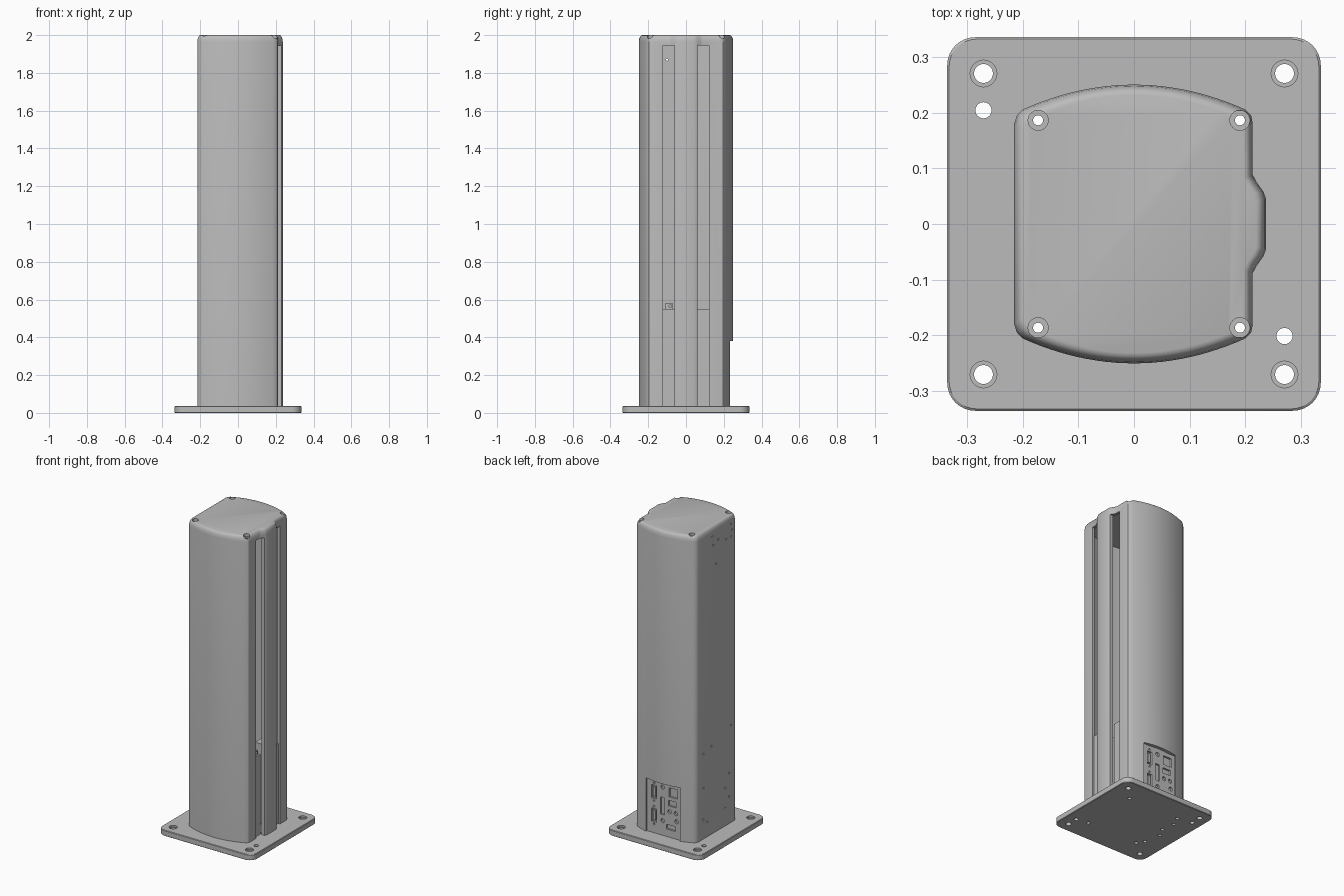
import bpy, bmesh, math
from mathutils import Matrix, Vector

cube = bpy.data.objects.get("Cube")
if cube:
    bpy.data.objects.remove(cube, do_unlink=True)

grey = bpy.data.materials.new("plain_grey")
grey.use_nodes = True
grey.diffuse_color = (0.5, 0.5, 0.5, 1)
shader = next(n for n in grey.node_tree.nodes if n.type == 'BSDF_PRINCIPLED')
shader.inputs["Base Color"].default_value = grey.diffuse_color
shader.inputs["Roughness"].default_value = 0.6

BASE = 0.037      # top of the base plate
WALL = 0.92       # inner outline as a share of the outer one


def finish(name, bm):
    bmesh.ops.recalc_face_normals(bm, faces=bm.faces)
    mesh = bpy.data.meshes.new(name)
    bm.to_mesh(mesh)
    bm.free()
    mesh.materials.append(grey)
    obj = bpy.data.objects.new(name, mesh)
    bpy.context.collection.objects.link(obj)
    return obj


def add_box(bm, x, y, z):
    """Box from three (low, high) ranges."""
    mid = Vector([(a + b) / 2 for a, b in (x, y, z)])
    size = Vector([b - a for a, b in (x, y, z)])
    bmesh.ops.create_cube(bm, size=1, matrix=Matrix.Translation(mid) @ Matrix.Diagonal(size).to_4x4())


def add_pin(bm, centre, length, radius, axis='Z', sides=24):
    turn = {'X': Matrix.Rotation(math.pi / 2, 4, 'Y'), 'Y': Matrix.Rotation(math.pi / 2, 4, 'X'),
            'Z': Matrix.Identity(4)}[axis]
    bmesh.ops.create_cone(bm, cap_ends=True, segments=sides, radius1=radius, radius2=radius,
                          depth=length, matrix=Matrix.Translation(centre) @ turn)


def loft(bm, outline, rings):
    """Stack scaled copies of an outline at the given (height, scale) pairs."""
    loops = [[bm.verts.new((x * s, y * s, z)) for x, y in outline] for z, s in rings]
    n = len(outline)
    for low, high in zip(loops, loops[1:]):
        for i in range(n):
            j = (i + 1) % n
            bm.faces.new((low[i], low[j], high[j], high[i]))
    bm.faces.new(loops[0][::-1])
    bm.faces.new(loops[-1])


def cut(obj, bm):
    """Subtract a cutter mesh and throw the cutter away."""
    cutter = finish("cutter", bm)
    cutter.hide_render = True
    mod = obj.modifiers.new("cut", 'BOOLEAN')
    mod.operation, mod.solver, mod.object = 'DIFFERENCE', 'EXACT', cutter
    bpy.context.view_layer.objects.active = obj
    bpy.ops.object.modifier_apply(modifier=mod.name)
    bpy.data.objects.remove(cutter, do_unlink=True)


def smooth(obj):
    bpy.ops.object.select_all(action='DESELECT')
    obj.select_set(True)
    bpy.context.view_layer.objects.active = obj
    bpy.ops.object.shade_smooth_by_angle(angle=math.radians(30))


# Tower outline: bowed front and back, flat left, ridge along the right
right = [(0.237, 0.045), (0.232, 0.058), (0.22, 0.075), (0.213, 0.088), (0.213, 0.18), (0.21, 0.195)]
bow = [(0.2 - 0.4 * i / 24, 0.25 - 1.12 * (0.2 - 0.4 * i / 24) ** 2) for i in range(25)]
left = [(-0.21, 0.195), (-0.215, 0.18)]
half = right + bow + left
outline = half + [(x, -y) for x, y in reversed(half)]
bolts = [(x, y) for x in (-0.172, 0.19) for y in (-0.186, 0.186)]

# Hollow tower shell with a rounded top rim
bm = bmesh.new()
loft(bm, outline, [(BASE, 1), (1.965, 1), (1.982, 0.99), (1.993, 0.97), (1.998, 0.95), (2, 0.925)])
shell = finish("tower_shell", bm)
bm = bmesh.new()
loft(bm, outline, [(-0.1, WALL), (1.955, WALL)])
cut(shell, bm)

# Two long slots on the right and the connector opening at the back
bm = bmesh.new()
for side in (-1, 1):
    add_box(bm, (0.15, 0.3), sorted((side * 0.06, side * 0.122)), (-0.1, 1.945))
add_box(bm, (-0.12, 0.12), (0.15, 0.3), (-0.1, 0.38))
cut(shell, bm)

# Counterbored bolt holes in the top corners
for radius, low in ((0.018, 1.982), (0.009, -0.1)):
    bm = bmesh.new()
    for x, y in bolts:
        add_pin(bm, (x, y, (low + 2.1) / 2), 2.1 - low, radius)
    cut(shell, bm)

# Small screw holes in the left wall, as (y, z)
screws = [(0.04, 1.94), (0.03, 1.88), (-0.02, 1.9), (-0.15, 1.95), (-0.16, 1.91), (-0.15, 1.87),
          (-0.1, 1.87), (0, 1.75), (-0.15, 0.66), (0.05, 0.6), (0.13, 0.58), (-0.13, 0.36),
          (0.13, 0.36), (-0.09, 0.28), (-0.13, 0.21), (0.13, 0.16), (-0.09, 0.15), (0.09, 0.13)]
bm = bmesh.new()
for y, z in screws:
    add_pin(bm, (-0.21, y, z), 0.06, 0.006, 'X', 12)
cut(shell, bm)
smooth(shell)

# Lower slot inserts with a small bracket on one of them
for name, side in (("front_slot_insert", -1), ("rear_slot_insert", 1)):
    bm = bmesh.new()
    add_box(bm, (0.08, 0.2), sorted((side * 0.058, side * 0.124)), (BASE, 0.55))
    finish(name, bm)
bm = bmesh.new()
add_box(bm, (0.17, 0.19), (-0.11, -0.07), (0.55, 0.578))
bracket = finish("slot_bracket", bm)
bm = bmesh.new()
add_pin(bm, (0.18, -0.083, 0.565), 0.1, 0.007, 'X', 16)
cut(bracket, bm)

# Recessed connector panel with its sockets
bm = bmesh.new()
add_box(bm, (-0.13, 0.13), (0.205, 0.224), (BASE, 0.39))
panel = finish("connector_panel", bm)
bm = bmesh.new()
sockets = [(0.07, 0.3, 0.034, 0.085), (0.07, 0.15, 0.034, 0.085), (0.009, 0.225, 0.03, 0.11),
           (-0.066, 0.325, 0.058, 0.058), (-0.06, 0.255, 0.055, 0.035), (-0.05, 0.1, 0.065, 0.03)]
for x, z, wide, tall in sockets:
    add_box(bm, (x - wide / 2, x + wide / 2), (0.212, 0.3), (z - tall / 2, z + tall / 2))
rounds = [(0.009, 0.345), (-0.04, 0.2), (-0.085, 0.2), (-0.09, 0.15), (0.009, 0.13)]
for x, z in rounds:
    add_pin(bm, (x, 0.232, z), 0.04, 0.013, 'Y', 16)
for x, z, wide, tall in sockets[:2]:
    for end in (-1, 1):
        add_pin(bm, (x, 0.232, z + end * 0.057), 0.04, 0.006, 'Y', 12)
cut(panel, bm)
# Raised plugs inside the two tall sockets
for i, (x, z, wide, tall) in enumerate(sockets[:2]):
    bm = bmesh.new()
    add_box(bm, (x - 0.01, x + 0.01), (0.21, 0.222), (z - 0.03, z + 0.03))
    finish("socket_core_%d" % (i + 1), bm)

# Base plate with rounded corners and a fine top chamfer
edge, r = 0.335, 0.05
corner = []
for k in range(4):
    cx = (edge - r) * (1 if k in (0, 3) else -1)
    cy = (edge - r) * (1 if k < 2 else -1)
    for i in range(9):
        a = math.pi / 2 * (k + i / 8)
        corner.append((cx + r * math.cos(a), cy + r * math.sin(a)))
bm = bmesh.new()
loft(bm, corner, [(0, 0.99), (0.003, 1), (BASE - 0.003, 1), (BASE, 0.99)])
plate = finish("base_plate", bm)

# Through holes, then counterbores, then blind holes from below
mounts = [(x, y) for x in (-0.27, 0.27) for y in (-0.27, 0.27)]
bm = bmesh.new()
for x, y in mounts:
    add_pin(bm, (x, y, 0), 0.2, 0.017)
for x, y in ((-0.27, 0.204), (0.27, -0.201)):
    add_pin(bm, (x, y, 0), 0.2, 0.0145)
for x, y in bolts:
    add_pin(bm, (x, y, 0), 0.2, 0.011)
for x, y in ((-0.2, 0.12), (-0.19, 0.03), (-0.22, -0.03), (-0.2, -0.14)):
    add_pin(bm, (x, y, -0.04), 0.12, 0.011)
cut(plate, bm)
bm = bmesh.new()
for x, y in mounts:
    add_pin(bm, (x, y, BASE + 0.04), 0.1, 0.024)
cut(plate, bm)
smooth(plate)
